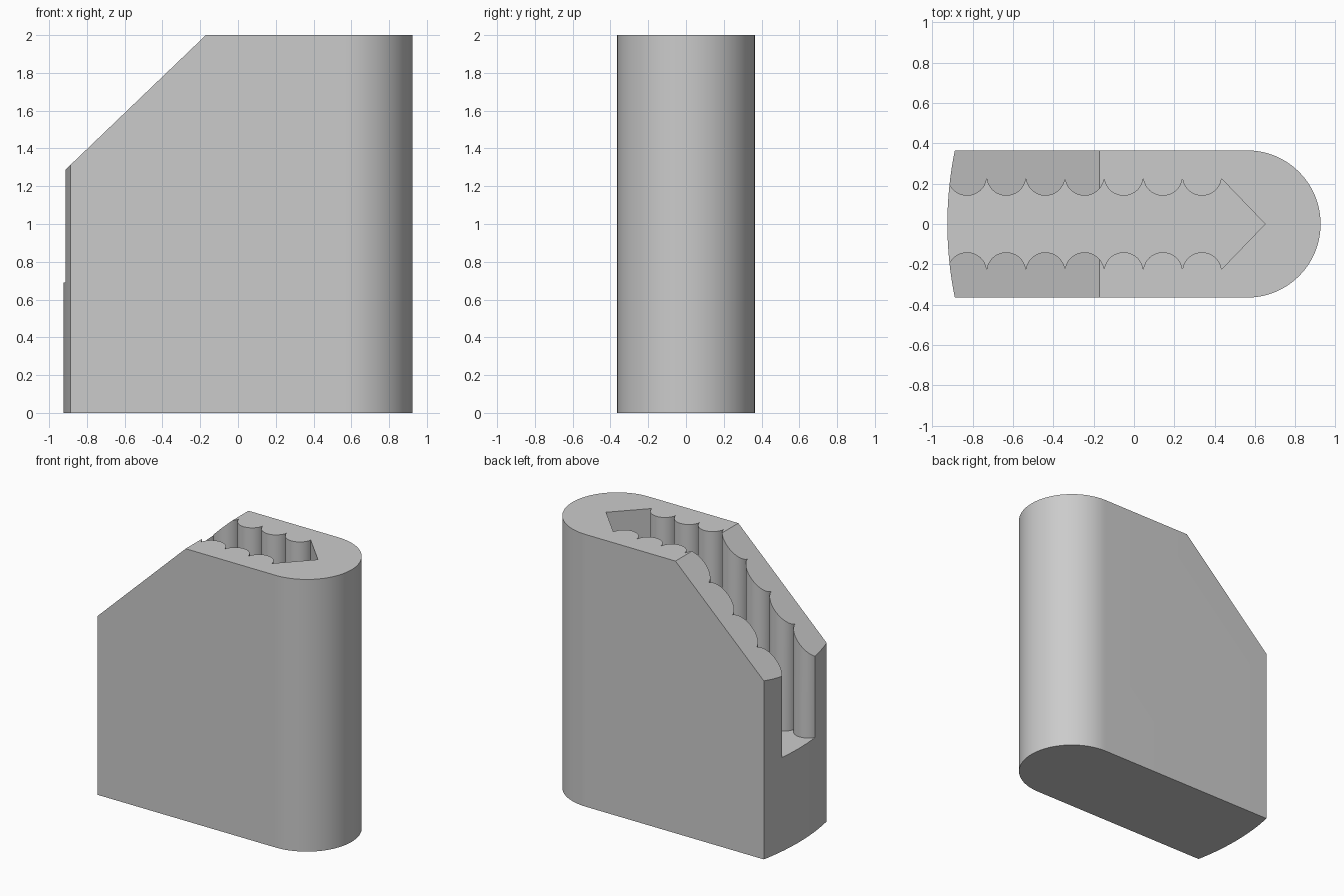
import bpy
import bmesh
from math import sin, cos, asin, pi

cube = bpy.data.objects.get("Cube")
if cube:
    bpy.data.objects.remove(cube, do_unlink=True)

HALF_W, HALF_L, HEIGHT = 0.365, 0.925, 2.0
FLOOR_Z = 0.69
PITCH, RIBS, RIB_R, RIB_Y = 0.194, 7, 0.098, 0.238
FIRST_RIB = -0.827

grey = bpy.data.materials.new("plain grey")
grey.use_nodes = True
grey.diffuse_color = (0.6, 0.6, 0.6, 1)
grey.node_tree.nodes["Principled BSDF"].inputs["Base Color"].default_value = grey.diffuse_color


def arc(cx, cy, r, a0, a1, steps):
    """Points along an arc, both ends included."""
    angles = [a0 + (a1 - a0) * i / steps for i in range(steps + 1)]
    return [(cx + r * cos(a), cy + r * sin(a)) for a in angles]


def prism(outline, z0, z1):
    """Extrude a flat outline from z0 to z1."""
    bm = bmesh.new()
    face = bm.faces.new([bm.verts.new((x, y, z0)) for x, y in outline])
    top = bmesh.ops.extrude_face_region(bm, geom=[face])["geom"]
    verts = [v for v in top if isinstance(v, bmesh.types.BMVert)]
    bmesh.ops.translate(bm, verts=verts, vec=(0, 0, z1 - z0))
    bmesh.ops.recalc_face_normals(bm, faces=bm.faces)
    return bm


def to_object(bm, name):
    mesh = bpy.data.meshes.new(name)
    bm.to_mesh(mesh)
    bm.free()
    mesh.materials.append(grey)
    obj = bpy.data.objects.new(name, mesh)
    bpy.context.collection.objects.link(obj)
    return obj


# Body: round at one end, gently bowed at the other
bow = 0.037
bow_r = (HALF_W ** 2 + bow ** 2) / (2 * bow)
spread = asin(HALF_W / bow_r)
outline = arc(HALF_L - HALF_W, 0, HALF_W, -pi / 2, pi / 2, 48)
outline += arc(bow_r - HALF_L, 0, bow_r, pi - spread, pi + spread, 16)
bm = prism(outline, 0, HEIGHT)

# Sloping shoulder
cut = bmesh.ops.bisect_plane(bm, geom=bm.verts[:] + bm.edges[:] + bm.faces[:],
                             plane_co=(-0.17, 0, HEIGHT), plane_no=(-0.69, 0, 0.72),
                             clear_outer=True)
rim = [e for e in cut["geom_cut"] if isinstance(e, bmesh.types.BMEdge)]
bmesh.ops.contextual_create(bm, geom=rim)
bmesh.ops.recalc_face_normals(bm, faces=bm.faces)
body = to_object(bm, "holder_body")

# Slot with ribbed walls, a pointed inner end and an open outer end
wall = [(-1.2, 0.22)]
half_sweep = asin(PITCH / 2 / RIB_R)
for i in range(RIBS):
    rib = arc(FIRST_RIB + i * PITCH, RIB_Y, RIB_R,
              -pi / 2 - half_sweep, -pi / 2 + half_sweep, 16)
    wall += rib if i == 0 else rib[1:]
slot = wall + [(0.65, 0)] + [(x, -y) for x, y in reversed(wall)]
cutter = to_object(prism(slot, FLOOR_Z, HEIGHT + 0.2), "slot_cutter")
cutter.hide_render = True

mod = body.modifiers.new("slot", "BOOLEAN")
mod.operation = "DIFFERENCE"
mod.solver = "EXACT"
mod.object = cutter
bpy.ops.object.select_all(action="DESELECT")
body.select_set(True)
bpy.context.view_layer.objects.active = body
bpy.ops.object.modifier_apply(modifier=mod.name)
bpy.data.objects.remove(cutter, do_unlink=True)

bpy.ops.object.shade_smooth_by_angle(angle=pi / 6)
